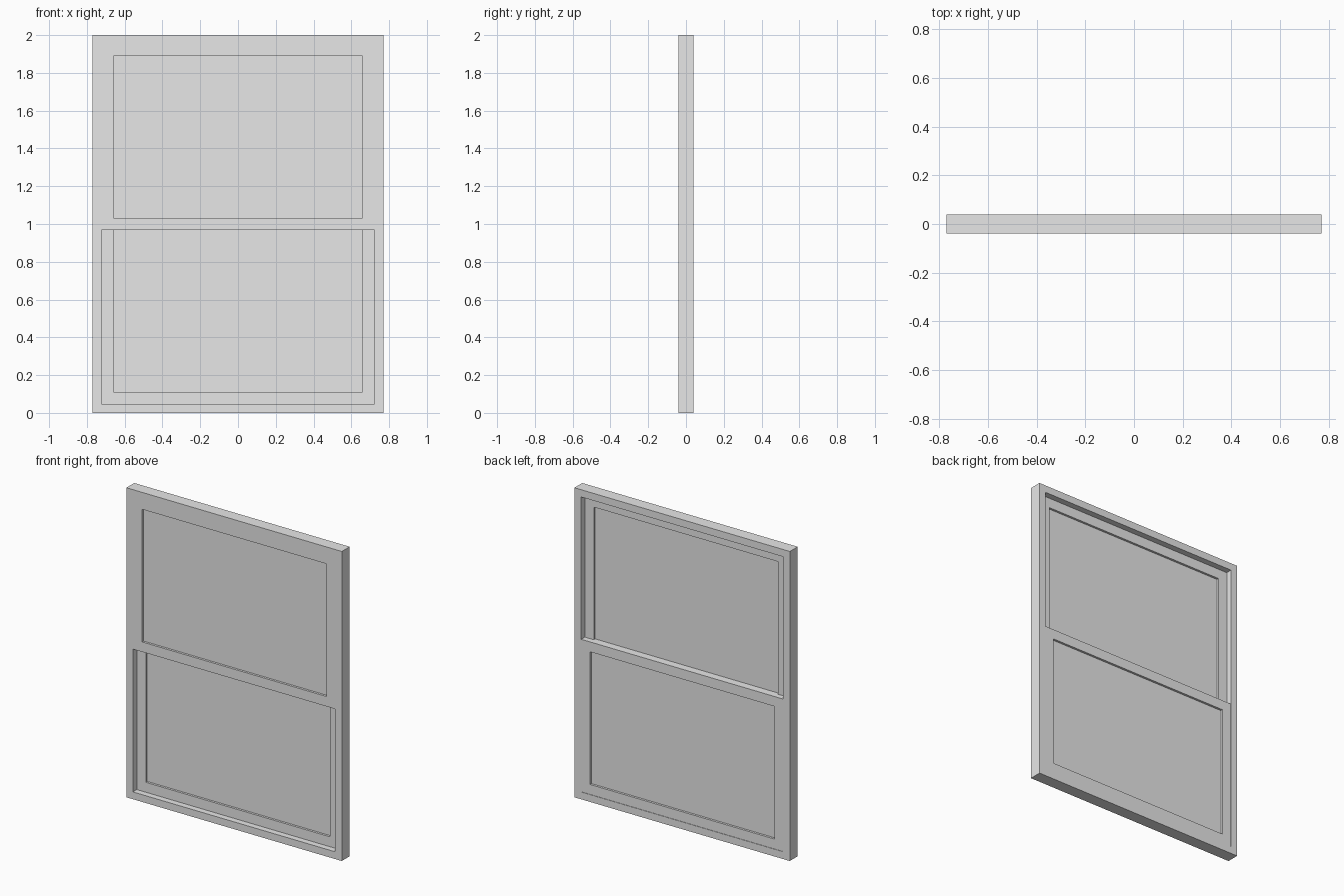
import bpy
import bmesh

cube = bpy.data.objects.get("Cube")
if cube:
    bpy.data.objects.remove(cube, do_unlink=True)

# Plain grey for every part
grey = bpy.data.materials.new("window_grey")
grey.use_nodes = True
colour = (0.8, 0.8, 0.8, 1)
grey.diffuse_color = colour
grey.node_tree.nodes["Principled BSDF"].inputs["Base Color"].default_value = colour


def finish(name, bm):
    bmesh.ops.recalc_face_normals(bm, faces=bm.faces)
    mesh = bpy.data.meshes.new(name)
    bm.to_mesh(mesh)
    bm.free()
    mesh.materials.append(grey)
    obj = bpy.data.objects.new(name, mesh)
    bpy.context.collection.objects.link(obj)
    return obj


def rectangle(bm, half, low, high, y):
    corners = [(-half, low), (half, low), (half, high), (-half, high)]
    return [bm.verts.new((x, y, z)) for x, z in corners]


def ring(name, half, low, high, border, front, back):
    """Rectangular border with square inner and outer edges."""
    bm = bmesh.new()
    inner = (half - border, low + border, high - border)
    loops = [rectangle(bm, half, low, high, front),
             rectangle(bm, *inner, front),
             rectangle(bm, *inner, back),
             rectangle(bm, half, low, high, back)]
    for i, loop in enumerate(loops):
        following = loops[(i + 1) % 4]
        for j in range(4):
            k = (j + 1) % 4
            bm.faces.new((loop[j], loop[k], following[k], following[j]))
    return finish(name, bm)


def pane(name, half, low, high, front, back):
    """Solid glass sheet."""
    bm = bmesh.new()
    a = rectangle(bm, half, low, high, front)
    b = rectangle(bm, half, low, high, back)
    bm.faces.new(a)
    bm.faces.new(b)
    for j in range(4):
        k = (j + 1) % 4
        bm.faces.new((a[j], a[k], b[k], b[j]))
    return finish(name, bm)


WIDTH, DEPTH, JAMB = 0.77, 0.04, 0.047
RAIL = 0.064
HALF = WIDTH - JAMB
FACE = 0.037

# Outer frame
ring("outer_frame", WIDTH, 0, 2, JAMB, -DEPTH, DEPTH)

# Upper sash slides in the front track, lower sash in the back track
for name, low, high, front, back in (
        ("upper", 1 - RAIL / 2, 2 - JAMB, -FACE, 0),
        ("lower", JAMB, 1 + RAIL / 2, 0, FACE)):
    ring(name + "_sash", HALF, low, high, RAIL, front, back)
    middle = (front + back) / 2
    pane(name + "_glass", HALF - RAIL, low + RAIL, high - RAIL,
         middle - 0.004, middle + 0.004)
